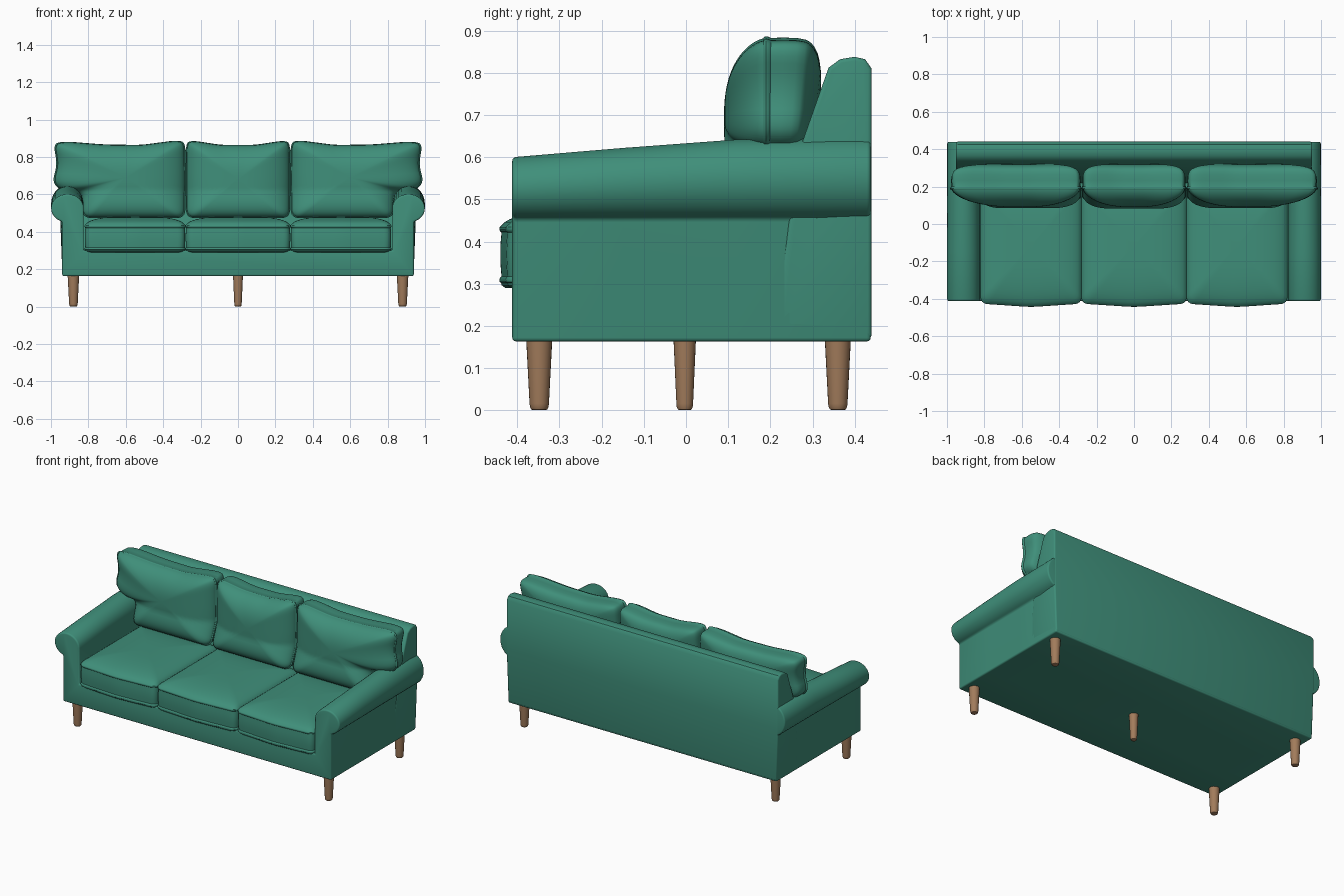
import bpy, bmesh, math
from mathutils import Vector

if "Cube" in bpy.data.objects:
    bpy.data.objects.remove(bpy.data.objects["Cube"])


def material(name, rgb):
    m = bpy.data.materials.new(name)
    m.diffuse_color = (*rgb, 1)
    m.use_nodes = True
    m.node_tree.nodes["Principled BSDF"].inputs["Base Color"].default_value = m.diffuse_color
    return m


green = material("green fabric", (0.050, 0.275, 0.195))
wood = material("brown wood", (0.36, 0.20, 0.105))


def loft(name, rings, mat, bevel=0.0):
    """Skin closed rings of equal length, cap both ends, optionally bevel sharp edges."""
    bm = bmesh.new()
    vs = [[bm.verts.new(p) for p in r] for r in rings]
    n = len(vs[0])
    for a, b in zip(vs, vs[1:]):
        for i in range(n):
            j = (i + 1) % n
            bm.faces.new((a[i], a[j], b[j], b[i]))
    bm.faces.new(vs[0])
    bm.faces.new(vs[-1])
    bmesh.ops.recalc_face_normals(bm, faces=bm.faces)
    if bevel:
        sharp = [e for e in bm.edges if e.calc_face_angle(0) > 0.9]
        bmesh.ops.bevel(bm, geom=sharp, offset=bevel, segments=3, profile=0.5, affect='EDGES')
    me = bpy.data.meshes.new(name)
    bm.to_mesh(me)
    bm.free()
    me.materials.append(mat)
    ob = bpy.data.objects.new(name, me)
    bpy.context.collection.objects.link(ob)
    bpy.ops.object.select_all(action='DESELECT')
    ob.select_set(True)
    bpy.context.view_layer.objects.active = ob
    bpy.ops.object.shade_smooth_by_angle(angle=math.radians(38))
    return ob


def rounded(pts, r, arc=6, fill=6):
    """Outline with rounded corners and evenly filled straight runs."""
    pts = [Vector(p) for p in pts]
    corners = []
    for i, p in enumerate(pts):
        a, b = pts[i - 1] - p, pts[(i + 1) % len(pts)] - p
        s = p + a.normalized() * min(r, a.length * 0.45)
        e = p + b.normalized() * min(r, b.length * 0.45)
        corners.append([s * (1 - t) ** 2 + p * 2 * t * (1 - t) + e * t * t
                        for t in (k / arc for k in range(arc + 1))])
    out = []
    for i, c in enumerate(corners):
        nxt = corners[(i + 1) % len(corners)][0]
        out += c + [c[-1].lerp(nxt, k / fill) for k in range(1, fill)]
    return out


def dome(n=12):
    return [math.sin(math.pi / 2 * (k + 0.4) / n) for k in range(n)]


# frame: rolled arms and base in one lofted section
def frame_ring(y, top):
    rz = (top - 0.45) / 2
    right = [(0.94, 0.163)]
    for k in range(25):
        a = math.radians(-71 + 251 * k / 24)
        right.append((0.912 + 0.087 * math.cos(a), 0.45 + rz + rz * math.sin(a)))
    right.append((0.825, 0.30))
    return [(x, y, z) for x, z in right] + [(-x, y, z) for x, z in reversed(right)]


loft("arms_and_base", [frame_ring(-0.412, 0.60), frame_ring(-0.15, 0.622),
                       frame_ring(0.12, 0.642), frame_ring(0.438, 0.648)], green, 0.009)

# back rest: side profile stretched across the width
back = [(0.44, 0.17), (0.44, 0.50), (0.44, 0.81), (0.425, 0.832), (0.40, 0.838), (0.365, 0.832),
        (0.338, 0.812), (0.27, 0.62), (0.22, 0.30), (0.22, 0.17)]
loft("back_rest", [[(s * (0.952 if z > 0.4 else 0.939), y, z) for y, z in back]
                   for s in (-1, 1)], green, 0.009)

# seat cushions: piped boxes with domed tops
seat_profile = [(s * 0.96, 0.29) for s in (0.1, 0.5, 0.9, 1)]
seat_profile += [(0.985, 0.296), (0.99, 0.302), (1.0, 0.304), (1.003, 0.309), (0.997, 0.314),
                 (0.987, 0.317), (0.994, 0.345), (0.996, 0.37), (0.994, 0.395), (0.987, 0.421),
                 (0.997, 0.424), (1.003, 0.429), (1.0, 0.434), (0.99, 0.437)]
seat_profile += [(0.985 * s, 0.437 + 0.046 * (1 - s ** 3) ** 0.6) for s in reversed(dome())]
for name, x0, x1 in (("left", -0.82, -0.281), ("middle", -0.281, 0.281), ("right", 0.281, 0.82)):
    c = Vector(((x0 + x1) / 2, -0.12))
    outline = rounded([(x0, -0.425), (c.x, -0.443), (x1, -0.425), (x1, 0.22), (x0, 0.22)], 0.04)
    loft("seat_cushion_" + name,
         [[(*(c + (p - c) * s), z) for p in outline] for s, z in seat_profile], green)

# back cushions: domed front, piped seam, side wall, softer domed rear
cushion_profile = [(0.985 * s, 0.19 - 0.10 * (1 - s ** 2.5) ** 0.6) for s in dome(16)]
cushion_profile += [(0.99, 0.184), (1.0, 0.186), (1.006, 0.19), (1.0, 0.195), (0.987, 0.199),
                    (0.99, 0.225), (0.985, 0.25), (0.965, 0.266)]
cushion_profile += [(0.95 * s, 0.27 + 0.042 * (1 - s ** 3) ** 0.7) for s in reversed(dome(10))]


def back_cushion(name, pts, centre, side=1):
    c = Vector(centre)
    outline = rounded(pts, 0.045)
    rings = []
    for s, y in cushion_profile:
        ring = []
        for p in outline:
            q = c + (p - c) * s
            lean = 0.12 * (q.y - 0.68) * min(1, max(0, (y - 0.19) / 0.1))
            lean -= 0.4 * max(0, 0.62 - q.y)
            ring.append((side * q.x, y + lean, q.y))
        rings.append(ring)
    loft(name, rings, green)


back_cushion("back_cushion_middle",
             [(-0.276, 0.475), (0.276, 0.475), (0.279, 0.68), (0.276, 0.878), (0.235, 0.886),
              (0.09, 0.863), (-0.09, 0.863), (-0.235, 0.886), (-0.276, 0.878), (-0.279, 0.68)],
             (0, 0.68))
wing = [(0.284, 0.475), (0.83, 0.475), (0.835, 0.61), (0.955, 0.625), (0.99, 0.67), (0.965, 0.76),
        (0.985, 0.872), (0.92, 0.882), (0.72, 0.866), (0.52, 0.863), (0.33, 0.888), (0.284, 0.878),
        (0.281, 0.68)]
back_cushion("back_cushion_right", wing, (0.60, 0.69))
back_cushion("back_cushion_left", wing, (0.60, 0.69), -1)

# tapered round legs
leg_profile = [(0.014, 0), (0.019, 0.002), (0.022, 0.008), (0.023, 0.016), (0.031, 0.17)]
for name, x, y, k in (("front_leg_left", -0.88, -0.348, 1), ("front_leg_right", 0.88, -0.348, 1),
                      ("back_leg_left", -0.88, 0.36, 1), ("back_leg_right", 0.88, 0.36, 1),
                      ("centre_leg", 0, -0.003, 0.86)):
    loft(name, [[(x + k * r * math.cos(a), y + k * r * math.sin(a), z)
                 for a in (math.tau * i / 24 for i in range(24))] for r, z in leg_profile], wood)
